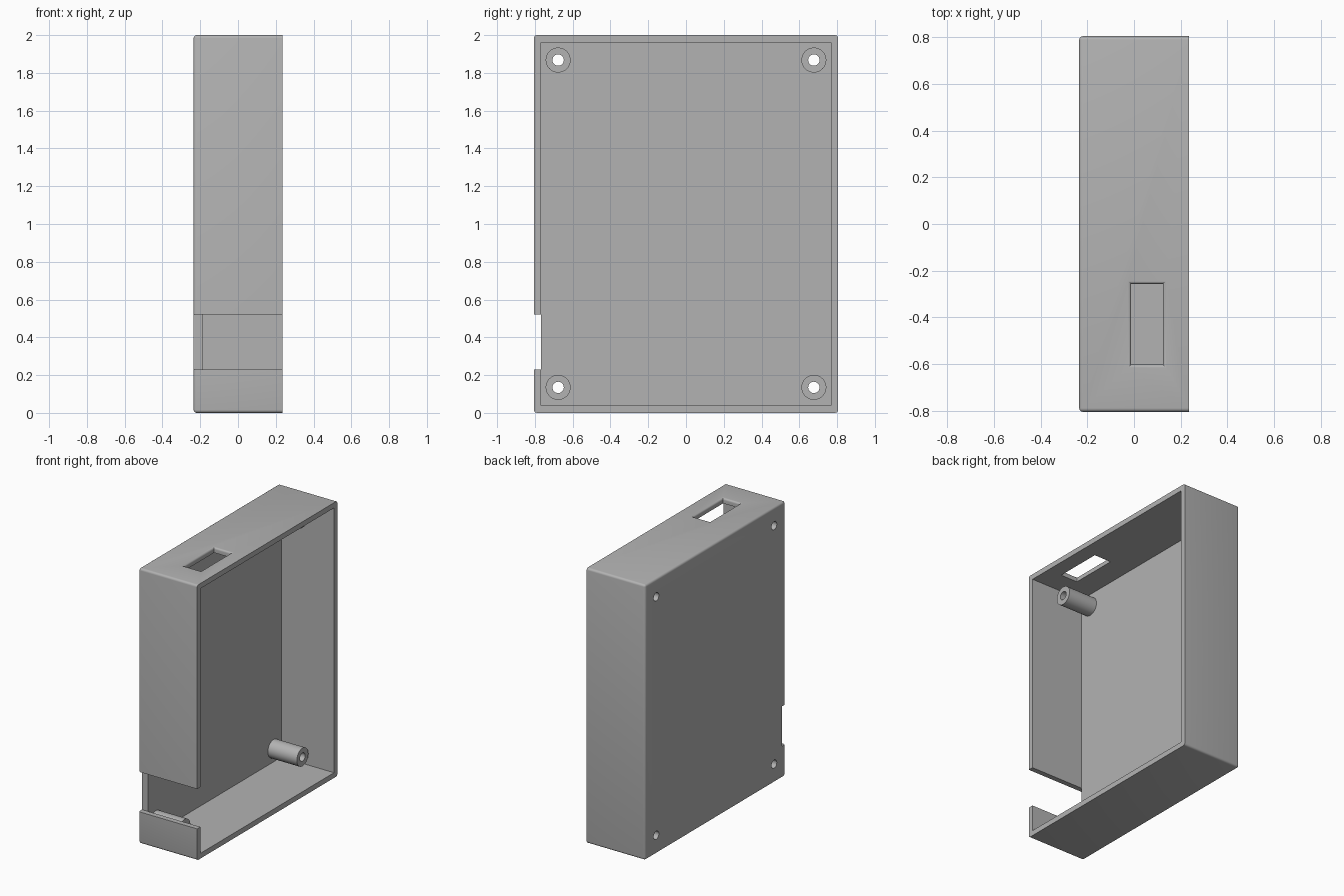
import bpy, bmesh, math
from mathutils import Matrix, Vector

cube = bpy.data.objects.get("Cube")
if cube:
    bpy.data.objects.remove(cube, do_unlink=True)

X0, X1 = -0.235, 0.235      # closed back panel to open rim
HY, TOP, WALL = 0.805, 2.0, 0.038
FLOOR = -0.188              # inner face of the panel
ROUND = 0.016

grey = bpy.data.materials.new("grey plastic")
grey.use_nodes = True
COLOUR = (0.45, 0.45, 0.45, 1)
grey.diffuse_color = COLOUR
grey.node_tree.nodes["Principled BSDF"].inputs["Base Color"].default_value = COLOUR


def make_object(name, bm):
    bmesh.ops.recalc_face_normals(bm, faces=bm.faces[:])
    mesh = bpy.data.meshes.new(name)
    bm.to_mesh(mesh)
    bm.free()
    mesh.materials.append(grey)
    obj = bpy.data.objects.new(name, mesh)
    bpy.context.collection.objects.link(obj)
    return obj


def box_mesh(low, high):
    low, high = Vector(low), Vector(high)
    bm = bmesh.new()
    place = Matrix.Translation((low + high) / 2) @ Matrix.Diagonal((high - low).to_4d())
    bmesh.ops.create_cube(bm, size=1, matrix=place)
    return bm


def rod(name, radius, xa, xb, y, z):
    bm = bmesh.new()
    place = Matrix.Translation(((xa + xb) / 2, y, z)) @ Matrix.Rotation(math.pi / 2, 4, "Y")
    bmesh.ops.create_cone(bm, cap_ends=True, segments=40, radius1=radius,
                          radius2=radius, depth=xb - xa, matrix=place)
    return make_object(name, bm)


def cut(target, cutter):
    mod = target.modifiers.new("cut", "BOOLEAN")
    mod.operation, mod.solver, mod.object = "DIFFERENCE", "EXACT", cutter
    bpy.context.view_layer.update()
    graph = bpy.context.evaluated_depsgraph_get()
    mesh = bpy.data.meshes.new_from_object(target.evaluated_get(graph))
    target.modifiers.clear()
    target.data = mesh
    bpy.data.objects.remove(cutter, do_unlink=True)


def smooth(obj):
    bpy.ops.object.select_all(action="DESELECT")
    obj.select_set(True)
    bpy.context.view_layer.objects.active = obj
    bpy.ops.object.shade_smooth_by_angle(angle=math.radians(35))


# Shell with rounded edges everywhere but the open rim
bm = box_mesh((X0, -HY, 0), (X1, HY, TOP))
edges = [e for e in bm.edges if not all(v.co.x > 0 for v in e.verts)
         or abs(e.verts[0].co.x - e.verts[1].co.x) > 0.1]
bmesh.ops.bevel(bm, geom=edges, offset=ROUND, segments=4, profile=0.5, affect="EDGES")
shell = make_object("enclosure_shell", bm)

# Hollow interior
cut(shell, make_object("cavity", box_mesh((FLOOR, -HY + WALL, WALL),
                                          (X1 + 0.1, HY - WALL, TOP - WALL))))

# Notch through the front wall
cut(shell, make_object("notch", box_mesh((X0 - 0.1, -HY - 0.1, 0.23),
                                         (X1 + 0.1, -HY + WALL, 0.52))))

# Slot in the top wall, flared by a small round at its outer edge
FLARE = 0.014
bm = bmesh.new()
rings = [(TOP - 0.1, 0)]
for i in range(6):
    a = i / 5 * math.pi / 2
    rings.append((TOP - FLARE + FLARE * math.sin(a), FLARE * (1 - math.cos(a))))
rings.append((TOP + 0.05, FLARE))
loops = []
for z, grow in rings:
    xa, xb, ya, yb = -0.012 - grow, 0.124 + grow, -0.603 - grow, -0.257 + grow
    loops.append([bm.verts.new((x, y, z))
                  for x, y in ((xa, ya), (xb, ya), (xb, yb), (xa, yb))])
for low, high in zip(loops, loops[1:]):
    for k in range(4):
        n = (k + 1) % 4
        bm.faces.new((low[k], low[n], high[n], high[k]))
bm.faces.new(loops[0])
bm.faces.new(loops[-1])
cut(shell, make_object("slot", bm))

# Hollow screw posts in the four corners, drilled through the panel
for side, y in (("front", -0.677), ("back", 0.677)):
    for level, z in (("lower", 0.135), ("upper", 1.868)):
        post = rod(f"{level}_{side}_screw_post", 0.066, FLOOR, 0.045, y, z)
        cut(post, rod("bore", 0.03, FLOOR - 0.1, 0.2, y, z))
        cut(shell, rod("screw_hole", 0.03, X0 - 0.1, FLOOR + 0.1, y, z))
        smooth(post)
smooth(shell)
